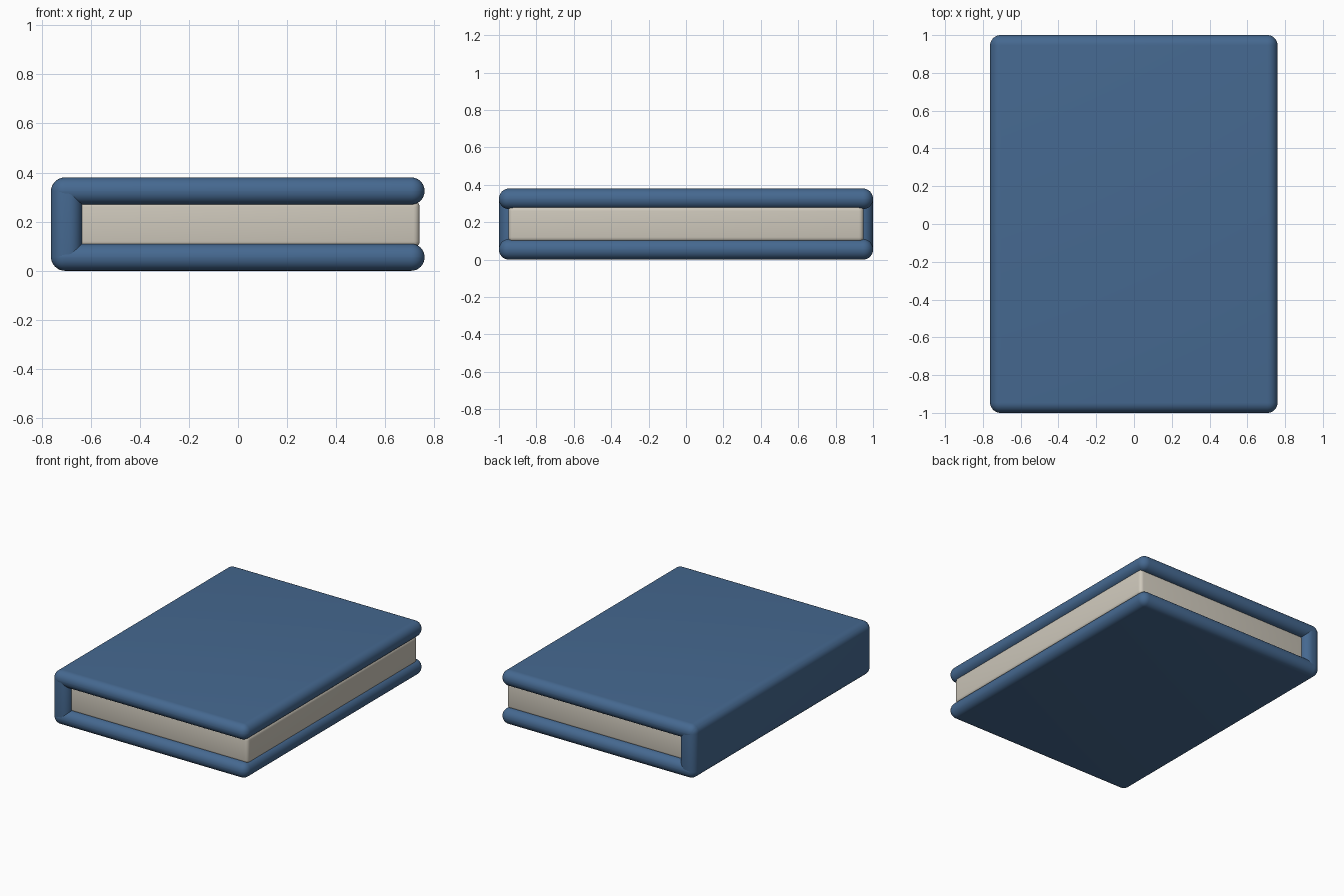
import bpy

if "Cube" in bpy.data.objects:
    bpy.data.objects.remove(bpy.data.objects["Cube"])

def material(name, color):
    m = bpy.data.materials.new(name)
    m.diffuse_color = color
    m.use_nodes = True
    m.node_tree.nodes["Principled BSDF"].inputs["Base Color"].default_value = m.diffuse_color
    return m

cover_blue = material("cover_blue", (0.06, 0.14, 0.28, 1))
paper = material("paper", (0.62, 0.58, 0.50, 1))

def rounded_box(name, lo, hi, radius, segments, mat):
    """Box between two corners with rounded edges."""
    centre = [(a + b) / 2 for a, b in zip(lo, hi)]
    bpy.ops.mesh.primitive_cube_add(size=1, location=centre)
    ob = bpy.context.object
    ob.name = name
    ob.scale = [b - a for a, b in zip(lo, hi)]
    bpy.ops.object.transform_apply(location=False, rotation=False, scale=True)
    bev = ob.modifiers.new("round", 'BEVEL')
    bev.width = radius
    bev.segments = segments
    bpy.ops.object.modifier_apply(modifier="round")
    ob.data.materials.append(mat)
    bpy.ops.object.shade_smooth_by_angle()
    return ob

# Front and back boards
for name, z in (("bottom_cover", 0.0), ("top_cover", 0.27)):
    rounded_box(name, (-0.76, -1, z), (0.76, 1, z + 0.11), 0.054, 8, cover_blue)

# Spine joining the boards along the left side
rounded_box("spine", (-0.762, -0.999, 0.002), (-0.635, 0.999, 0.378), 0.054, 8, cover_blue)

# Page block tucked between the boards
rounded_box("pages", (-0.70, -0.95, 0.095), (0.74, 0.95, 0.285), 0.025, 4, paper)
